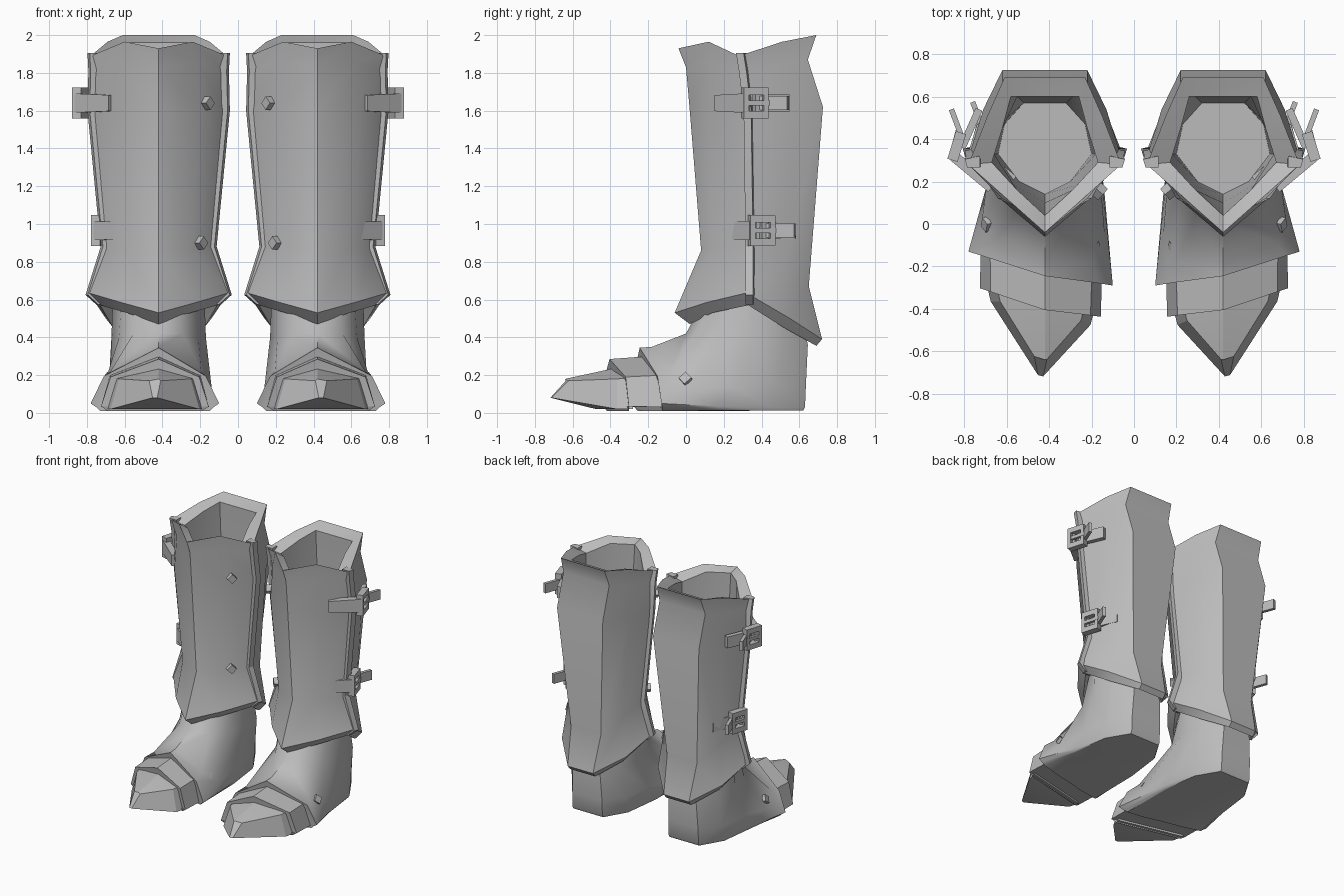
import bpy, bmesh, math
from mathutils import Vector, Matrix

if "Cube" in bpy.data.objects:
    bpy.data.objects.remove(bpy.data.objects["Cube"])

CX = 0.42  # centre line of one boot
steel = bpy.data.materials.new("grey_steel")
steel.diffuse_color = (0.5, 0.5, 0.5, 1)
steel.use_nodes = True
steel.node_tree.nodes["Principled BSDF"].inputs["Base Color"].default_value = steel.diffuse_color


def finish(bm, name, angle=35):
    """Turn a bmesh into an object mirrored to the other boot."""
    bmesh.ops.recalc_face_normals(bm, faces=bm.faces)
    me = bpy.data.meshes.new(name)
    bm.to_mesh(me)
    bm.free()
    me.materials.append(steel)
    ob = bpy.data.objects.new(name, me)
    bpy.context.collection.objects.link(ob)
    bpy.ops.object.select_all(action='DESELECT')
    ob.select_set(True)
    bpy.context.view_layer.objects.active = ob
    bpy.ops.object.shade_smooth_by_angle(angle=math.radians(angle))
    mod = ob.modifiers.new("other_boot", 'MIRROR')
    mod.use_mirror_merge = False
    return ob


def loft(rings, name, angle=35, caps=(True, True)):
    """Skin closed rings of equal length."""
    bm = bmesh.new()
    vs = [[bm.verts.new(p) for p in r] for r in rings]
    n = len(vs[0])
    for a, b in zip(vs, vs[1:]):
        for i in range(n):
            j = (i + 1) % n
            bm.faces.new((a[i], a[j], b[j], b[i]))
    if caps[0]:
        bm.faces.new(vs[0])
    if caps[1]:
        bm.faces.new(vs[-1])
    return finish(bm, name, angle)


def ring(half, skew=0.0):
    """Half outline (offset, y, z) -> full ring; the front of the foot is skewed."""
    full = half + [(-x, y, z) for x, y, z in reversed(half) if x]
    out = []
    for x, y, z in full:
        w = skew * max(0, min(1, (0.1 - y) / 0.3))
        out.append((CX + x + (0.02 * w if x else 0), y + 0.235 * x * w, z))
    return out


# Greave: inner hem, hem, waist, calf, neck, rim, inner wall
greave = [
    [(0, .12, .64), (.14, .17, .64), (.24, .33, .66), (.2, .48, .6), (.1, .6, .52)],
    [(0, .02, .47), (.17, .14, .53), (.31, .33, .57), (.24, .52, .45), (.11, .69, .355)],
    [(0, -.06, .53), (.2, .11, .585), (.37, .32, .635), (.28, .55, .5), (.11, .72, .39)],
    [(0, .08, .86), (.17, .15, .87), (.285, .33, .88), (.24, .53, .8), (.13, .65, .67)],
    [(0, .02, 1.6), (.22, .12, 1.6), (.355, .33, 1.6), (.29, .54, 1.6), (.2, .725, 1.62)],
    [(0, 0, 1.83), (.2, .12, 1.86), (.345, .3, 1.81), (.27, .5, 1.84), (.2, .645, 1.87)],
    [(0, -.04, 1.93), (.18, .12, 1.965), (.36, .28, 1.89), (.27, .51, 1.965), (.19, .69, 2)],
    [(0, .04, 1.91), (.13, .16, 1.93), (.25, .29, 1.87), (.2, .45, 1.93), (.16, .6, 1.96)],
    [(0, .1, 1.2), (.14, .18, 1.2), (.24, .33, 1.2), (.21, .47, 1.2), (.13, .6, 1.2)],
    [(0, .14, .72), (.12, .2, .72), (.22, .33, .72), (.19, .47, .72), (.1, .57, .72)],
]
loft([ring(r) for r in greave], "greave", 38, (False, True))

# Raised seams where the front and back plates meet
seam_path = [(.31, .335, .575), (.365, .335, .625), (.285, .335, .88),
             (.355, .325, 1.6), (.35, .3, 1.81), (.355, .285, 1.905)]
for name, s in (("outer_seam", 1), ("inner_seam", -1)):
    loft([[(CX + s * (x + o), y + d, z) for o, d in
           ((-.05, -.02), (.01, -.02), (.022, .02), (-.05, .035))]
          for x, y, z in seam_path], name, 20)

# Foot: ankle, instep, lower side, flared edge, inset sole
foot = [
    [(0, .15, .7), (.11, .18, .7), (.19, .25, .7), (.24, .35, .7), (.2, .48, .7), (.1, .58, .7)],
    [(0, .0, .42), (.13, .05, .42), (.21, .17, .4), (.25, .35, .4), (.22, .52, .38), (.12, .645, .36)],
    [(0, -.18, .35), (.24, -.13, .22), (.29, -.02, .12), (.265, .25, .14), (.23, .48, .14), (.13, .635, .15)],
    [(0, -.245, .345), (.27, -.215, .195), (.34, -.21, .05), (.28, .16, .035), (.24, .45, .03), (.13, .63, .03)],
    [(0, -.235, .29), (.25, -.205, .16), (.31, -.2, .03), (.27, .16, .015), (.23, .45, .012), (.13, .62, .012)],
    [(0, -.2, .01), (.14, -.2, .01), (.29, -.19, .01), (.26, .16, .012), (.22, .45, .012), (.12, .61, .012)],
]
loft([ring(r, 1) for r in foot], "foot", 38)

# Overlapping toe band
band = [
    [(0, -.2, .3), (.24, -.17, .2), (.285, -.17, .03)],
    [(0, -.405, .285), (.235, -.375, .19), (.285, -.37, .035)],
    [(0, -.4, .24), (.2, -.365, .16), (.25, -.36, .01)],
]
loft([ring(r, 1) for r in band], "toe_band", 25)

# Pointed toe cap
toe = [
    [(0, -.3, .245), (.21, -.33, .185), (.255, -.34, .02)],
    [(0, -.4, .232), (.19, -.41, .18), (.235, -.42, .02)],
    [(0, -.64, .18), (.03, -.63, .17), (.012, -.715, .08)],
]
loft([ring(r, 1) for r in toe], "toe_cap", 15)


def bar(name, a, b, thick, height, taper=1.0):
    """Flat bar from a to b, standing upright."""
    a, b = Vector(a), Vector(b)
    side = (b - a).cross(Vector((0, 0, 1))).normalized() * thick / 2
    up = Vector((0, 0, height / 2))
    rings = [[p + side * i + up * j * t for i, j in ((1, 1), (1, -1), (-1, -1), (-1, 1))]
             for p, t in ((a, 1), (b, taper))]
    return loft(rings, name, 20)


# Two straps with buckles on the outer side
for tag, dx, dy, z in (("upper", 0, 0, 1.64), ("lower", -.1, .035, .965)):
    def at(x, y, h=0):
        return (x + dx, y + dy, z + h)
    bar(tag + "_strap_front", at(.67, .17), at(.85, .32), .05, .085, 1.2)
    bar(tag + "_strap_back", at(.81, .36), at(.73, .54), .035, .09)
    bar(tag + "_strap_end", at(.80, .38), at(.86, .54), .025, .075)
    for h in (-.062, .062):
        bar(tag + "_buckle_rail", at(.855, .30, h), at(.815, .43, h), .05, .04)
    bar(tag + "_buckle_front", at(.855, .30), at(.847, .325), .05, .16)
    bar(tag + "_buckle_rear", at(.823, .405), at(.815, .43), .05, .16)
    bar(tag + "_buckle_pin", at(.865, .31), at(.83, .44), .02, .025)

# Diamond rivets on shin and foot: position and outward direction
for name, pos, out in (
        ("shin_rivet_top", (.165, .155, 1.64), (-.75, -.65, 0)),
        ("shin_rivet_low", (.2, .2, .9), (-.75, -.65, 0)),
        ("foot_rivet_outer", (.685, .0, .175), (.85, -.2, .45)),
        ("foot_rivet_inner", (.195, -.11, .175), (-.85, -.2, .45))):
    bm = bmesh.new()
    bmesh.ops.create_cube(bm, size=.05)
    rot = Vector(out).to_track_quat('Z', 'Y').to_matrix().to_4x4()
    bmesh.ops.transform(bm, verts=bm.verts, matrix=Matrix.Translation(pos) @ rot
                        @ Matrix.Rotation(math.radians(45), 4, 'Z'))
    finish(bm, name, 20)
